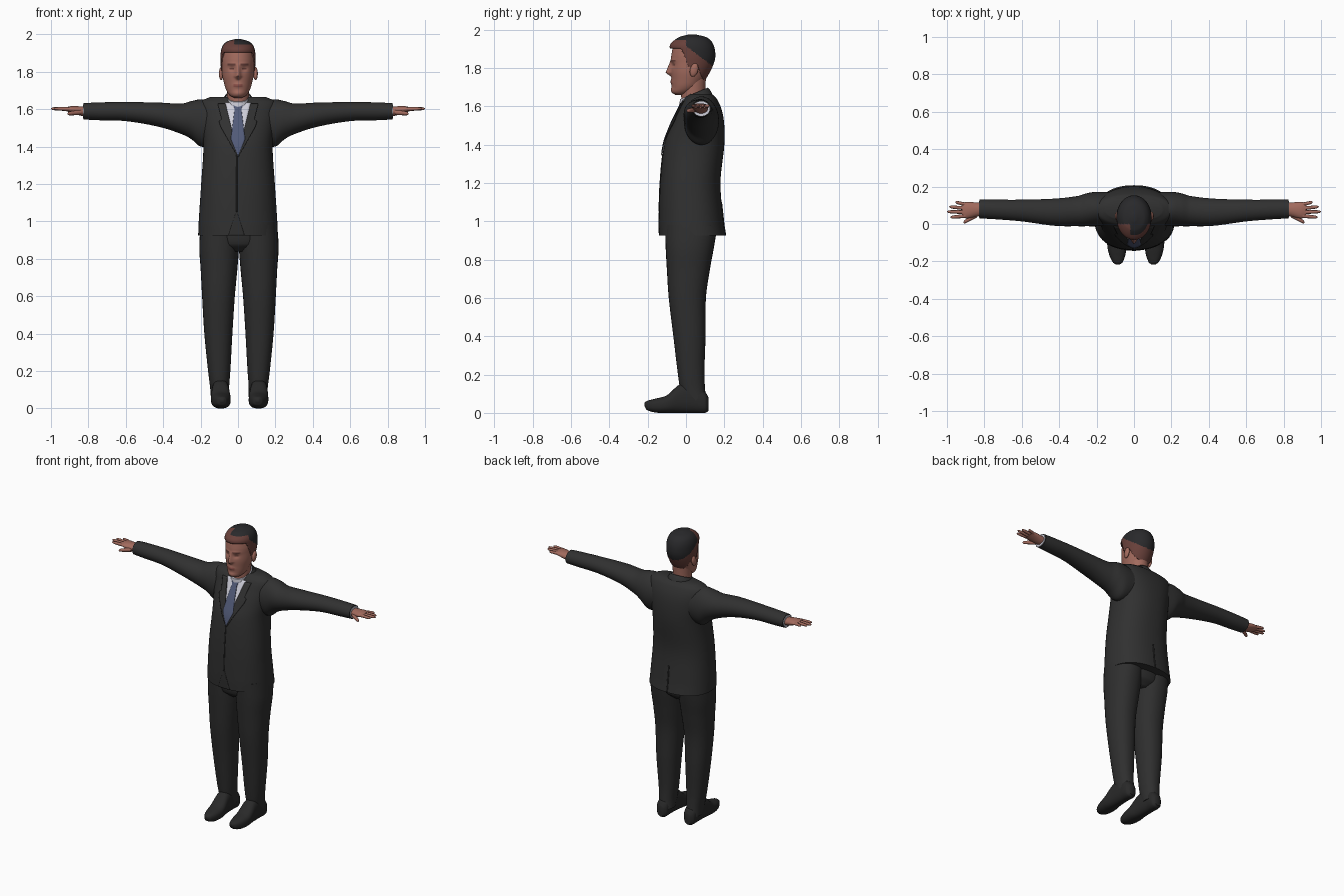
import bpy, bmesh, math
from math import cos, sin, exp, copysign

if "Cube" in bpy.data.objects:
    bpy.data.objects.remove(bpy.data.objects["Cube"], do_unlink=True)


def material(name, *rgb):
    m = bpy.data.materials.new(name)
    m.use_nodes = True
    m.diffuse_color = (*rgb, 1)
    bsdf = next(n for n in m.node_tree.nodes if n.type == 'BSDF_PRINCIPLED')
    bsdf.inputs["Base Color"].default_value = (*rgb, 1)
    bsdf.inputs["Roughness"].default_value = 0.8
    return m


SUIT = material("suit charcoal", .03, .03, .03)
TROUSER = material("trouser charcoal", .028, .028, .028)
SHOE = material("shoe black", .022, .022, .022)
SHIRT = material("shirt white", .62, .62, .7)
TIE = material("tie blue", .085, .105, .19)
SKIN = material("skin", .36, .145, .11)
LIP = material("lip", .27, .085, .07)
BROWN = material("hair brown", .14, .052, .043)
DARK = material("hair dark", .022, .022, .024)
parts = []


def finish(name, bm, *mats):
    for f in bm.faces:
        f.smooth = True
    mesh = bpy.data.meshes.new(name)
    bm.to_mesh(mesh)
    bm.free()
    ob = bpy.data.objects.new(name, mesh)
    bpy.context.collection.objects.link(ob)
    for m in mats:
        mesh.materials.append(m)
    parts.append(ob)
    return ob


def solidify(ob, thickness):
    mod = ob.modifiers.new("thickness", 'SOLIDIFY')
    mod.thickness = thickness
    mod.offset = -1


def sample(keys, t):
    """Smoothly interpolate a section (position, a low, a high, b low, b high)."""
    i = max(j for j in range(len(keys) - 1) if j == 0 or keys[j][0] <= t)
    p, q = keys[i], keys[i + 1]
    before, after = keys[max(i - 1, 0)], keys[min(i + 2, len(keys) - 1)]
    d = q[0] - p[0]
    u = (t - p[0]) / d
    out = []
    for k in range(1, 5):
        m0 = (q[k] - before[k]) / (q[0] - before[0]) * d
        m1 = (after[k] - p[k]) / (after[0] - p[0]) * d
        e = q[k] - p[k]
        out.append(p[k] + u * (m0 + u * (3 * e - 2 * m0 - m1 + u * (m0 + m1 - 2 * e))))
    return out


def tube(keys, axis='z', segs=32, steps=6, power=2.0, side=1, shift=0.0, tilt=0.0):
    """Loft rounded sections along an axis, closed at both ends."""
    bm = bmesh.new()
    ts = [p[0] + (q[0] - p[0]) * s / steps for p, q in zip(keys, keys[1:]) for s in range(steps)]
    rings = []
    for t in ts + [keys[-1][0]]:
        a0, a1, b0, b1 = sample(keys, t)
        ring = []
        for k in range(segs):
            w = 2 * math.pi * k / segs
            ca, sa = (copysign(abs(v) ** (2 / power), v) for v in (cos(w), sin(w)))
            a = (a0 + a1) / 2 + (a1 - a0) / 2 * ca
            b = (b0 + b1) / 2 + (b1 - b0) / 2 * sa
            x, y, z = {'z': (a, b, t + tilt * (b - (b0 + b1) / 2)),
                       'x': (t, a, b), 'y': (a, t, b)}[axis]
            ring.append(bm.verts.new((side * x + shift, y, z)))
        rings.append(ring)
    for r, s in zip(rings, rings[1:]):
        for k in range(segs):
            n = (k + 1) % segs
            bm.faces.new((r[k], r[n], s[n], s[k]))
    bm.faces.new(rings[0])
    bm.faces.new(rings[-1])
    bmesh.ops.recalc_face_normals(bm, faces=bm.faces)
    return bm


# Jacket body
BODY = [(.925, -.213, .213, -.14, .207), (1.0, -.21, .21, -.141, .196),
        (1.2, -.197, .197, -.135, .18), (1.4, -.185, .185, -.113, .2),
        (1.5, -.195, .195, -.078, .2), (1.58, -.205, .205, -.04, .187),
        (1.64, -.2, .2, -.008, .16), (1.665, -.15, .15, .02, .135)]
P = 2.3
finish("jacket_body", tube(BODY, segs=64, power=P), SUIT)


def on_body(x, z, front, lift):
    x0, x1, y0, y1 = sample(BODY, z)
    h = max(0, 1 - abs(2 * x / (x1 - x0)) ** P) ** (1 / P) * (y1 - y0) / 2 + lift
    return (x, (y0 + y1) / 2 + (-h if front else h), z)


def plate(name, mat, z0, z1, edges, lift, front=True, rows=24, cols=8):
    """Thin cloth panel that follows the jacket between two edge lines."""
    bm = bmesh.new()
    grid = []
    for r in range(rows + 1):
        z = z0 + (z1 - z0) * r / rows
        a, b = edges(z)
        grid.append([bm.verts.new(on_body(a + (b - a) * c / cols, z, front, lift))
                     for c in range(cols + 1)])
    for r, s in zip(grid, grid[1:]):
        for c in range(cols):
            quad = (r[c], r[c + 1], s[c + 1], s[c])
            bm.faces.new(quad if front else quad[::-1])
    solidify(finish(name, bm, mat), .004)


def vee(z):
    return .004 + .066 * (z - 1.36) / .27


def tie_half(z):
    if z < 1.44:
        return .004 + .034 * (z - 1.36) / .08
    return .038 - .02 * (z - 1.44) / .16 if z < 1.6 else .018 + .009 * (z - 1.6) / .03


# Shirt front, tie, lapels, front edge, cutaway and back vent
plate("shirt_front", SHIRT, 1.36, 1.635, lambda z: (-vee(z), vee(z)), .004)
plate("tie", TIE, 1.355, 1.63, lambda z: (-tie_half(z), tie_half(z)), .009, rows=40)
for s, side in ((1, "left"), (-1, "right")):
    def lapel(z):
        wide = .055 * min(1, (z - 1.34) / .17) * (1 if z < 1.54 else .7)
        return sorted((s * (vee(z) - .003), s * (vee(z) + wide)))
    plate(side + "_lapel", SUIT, 1.345, 1.63, lapel, .008)
plate("front_edge", TROUSER, 1.05, 1.36, lambda z: (-.01, -.004), .003, cols=2)
plate("front_cutaway", TROUSER, .926, 1.06,
      lambda z: (-.008 - .32 * (1.06 - z), -.008 + .32 * (1.06 - z)), .002)
plate("back_vent", TROUSER, .926, 1.1, lambda z: (-.004, .004), .003, front=False, cols=2)

# Neck and the two collars
finish("neck", tube([(1.58, -.058, .058, -.02, .11), (1.66, -.058, .058, -.025, .1),
                     (1.76, -.062, .062, -.02, .105)]), SKIN)
finish("shirt_collar", tube([(1.6, -.072, .072, -.036, .115), (1.665, -.064, .064, -.032, .108)],
                            tilt=.4), SHIRT)
bm = tube([(1.61, -.1, .1, -.035, .145), (1.645, -.085, .085, -.03, .13),
           (1.668, -.07, .07, -.03, .115)], tilt=.42, segs=48)
bmesh.ops.delete(bm, geom=[f for f in bm.faces if f.calc_center_median().y < .0
                           or len(f.verts) > 4], context='FACES')
solidify(finish("jacket_collar", bm, SUIT), .008)

# Hips joining the trouser legs
finish("trouser_hips", tube([(.84, -.07, .07, -.06, .1), (.88, -.17, .17, -.1, .14),
                             (1.0, -.19, .19, -.11, .16)]), TROUSER)

LEG = [(.06, .052, .15, .0, .105), (.12, .052, .155, -.028, .1), (.2, .046, .165, -.042, .096),
       (.4, .035, .185, -.066, .102), (.6, .022, .197, -.09, .104),
       (.75, .008, .205, -.1, .125), (.86, 0, .212, -.106, .145), (.98, 0, .205, -.11, .165)]
FOOT = [(-.217, .085, .105, .035, .052), (-.205, .07, .122, .016, .062),
        (-.16, .054, .143, .002, .074), (-.1, .048, .153, 0, .092), (-.03, .055, .15, 0, .15),
        (.04, .06, .147, 0, .15), (.1, .064, .142, 0, .11), (.118, .08, .125, .01, .08)]
SLEEVE = [(.13, -.01, .17, 1.41, 1.64), (.2, -.012, .172, 1.4, 1.652), (.25, -.012, .165, 1.44, 1.643),
          (.3, -.012, .15, 1.466, 1.63), (.42, -.01, .136, 1.505, 1.635),
          (.6, .014, .13, 1.536, 1.638), (.75, .026, .13, 1.541, 1.636), (.825, .03, .13, 1.545, 1.632)]
PALM = [(.8, .045, .115, 1.56, 1.612), (.84, .04, .115, 1.565, 1.615),
        (.89, .03, .118, 1.58, 1.616), (.92, .034, .114, 1.59, 1.611)]
FINGERS = {"little": (.9, .104, .955, .117), "ring": (.9, .084, .988, .092),
           "middle": (.9, .063, 1.0, .066), "index": (.9, .043, .982, .036)}


def digit(x0, y0, x1, y1, z0, z1, r):
    keys = []
    for u, k in ((0, 1.1), (.5, 1), (.9, .75), (1, .2)):
        y, z = y0 + (y1 - y0) * u, z0 + (z1 - z0) * u
        keys.append((x0 + (x1 - x0) * u, y - r * k, y + r * k, z - r * k, z + r * k))
    return keys


# Limbs, one set for each side
for s, side in ((1, "left_"), (-1, "right_")):
    finish(side + "trouser_leg", tube(LEG, side=s, shift=.005, power=2.2), TROUSER)
    finish(side + "shoe", tube(FOOT, 'y', side=s, shift=.009, power=2.5), SHOE)
    finish(side + "sleeve", tube(SLEEVE, 'x', side=s), SUIT)
    finish(side + "shirt_cuff", tube([(.8, .036, .124, 1.55, 1.626),
                                      (.829, .036, .124, 1.55, 1.626)], 'x', side=s), SHIRT)
    finish(side + "palm", tube(PALM, 'x', side=s, segs=20), SKIN)
    for name, d in FINGERS.items():
        finish(side + name + "_finger", tube(digit(*d, 1.6, 1.603, .0095), 'x', 12, 4, side=s), SKIN)
    finish(side + "thumb", tube(digit(.84, .048, .912, .008, 1.583, 1.576, .012), 'x', 12, 4, side=s), SKIN)
    # Ear
    bm = bmesh.new()
    bmesh.ops.create_uvsphere(bm, u_segments=16, v_segments=10, radius=1)
    for v in bm.verts:
        x, y, z = v.co
        v.co = (s * .092 + .002 + x * .012, .042 + y * .022 + z * .006, 1.79 + z * .035)
    finish(side + "ear", bm, SKIN)

SKULL = [(1.66, -.02, .02, -.055, -.01), (1.672, -.042, .042, -.072, .03), (1.7, -.062, .062, -.074, .07),
         (1.74, -.075, .075, -.076, .098), (1.78, -.084, .084, -.079, .12),
         (1.83, -.088, .088, -.078, .141), (1.87, -.089, .089, -.076, .146),
         (1.92, -.08, .08, -.062, .132), (1.95, -.055, .055, -.03, .1), (1.963, -.012, .012, .015, .05)]


def bump(x, z, x0, z0, wx, wz):
    return exp(-((x - x0) / wx) ** 2 - ((z - z0) / wz) ** 2)


# Head with sculpted face
bm = tube(SKULL, segs=128, steps=9)
for v in bm.verts:
    x, y, z = v.co
    if y < .02:
        ramp = max(0, min((1.845 - z) / .068, (z - 1.755) / .02))
        v.co.y -= .027 * ramp * exp(-(x / (.008 + .007 * ramp)) ** 2)
        v.co.y += .008 * bump(abs(x), z, .033, 1.815, .017, .013)
        v.co.y -= .004 * bump(abs(x), z, .03, 1.84, .03, .01)
        v.co.y -= .006 * bump(x, z, 0, 1.727, .024, .012) + .005 * bump(x, z, 0, 1.685, .025, .014)
for f in bm.faces:
    x, y, z = f.calc_center_median()
    ax = abs(x)
    if y < 0 and ax < .024 and abs(z - 1.727) < .007:
        f.material_index = 1
    elif y < 0 and (.014 < ax < .055 and abs(z - 1.838) < .005 or .02 < ax < .044 and abs(z - 1.817) < .004):
        f.material_index = 2
finish("head", bm, SKIN, LIP, BROWN)


def hairline(y):
    if y < -.02:
        return 1.9
    if y < .015:
        return 1.9 - 2.6 * (y + .02)
    return 1.81 if y < .06 else max(1.725, 1.81 - 2.5 * (y - .06))


# Hair shell, brown at the fringe and nape with a dark crown
bm = tube(SKULL, segs=128, steps=9)
bmesh.ops.delete(bm, geom=[f for f in bm.faces if f.calc_center_median().z < hairline(f.calc_center_median().y)],
                 context='FACES')
for v in bm.verts:
    x, y, z = v.co
    top = max(0, z - 1.86) / .1
    v.co = (x * (1.05 + .06 * top), .035 + (y - .035) * (1.06 + .05 * top), z + .012 * top)
    if y < .02:
        v.co.y -= .01 * exp(-((z - 1.915) / .02) ** 2)
for f in bm.faces:
    x, y, z = f.calc_center_median()
    f.material_index = int((y > 0 and z > 1.915 - .75 * y) or (z > 1.945 and x > -.02))
solidify(finish("hair", bm, BROWN, DARK), .012)

# Smooth shading with kept edges
bpy.ops.object.select_all(action='DESELECT')
for ob in parts:
    ob.select_set(True)
bpy.context.view_layer.objects.active = parts[0]
bpy.ops.object.shade_smooth_by_angle(angle=math.radians(50))
